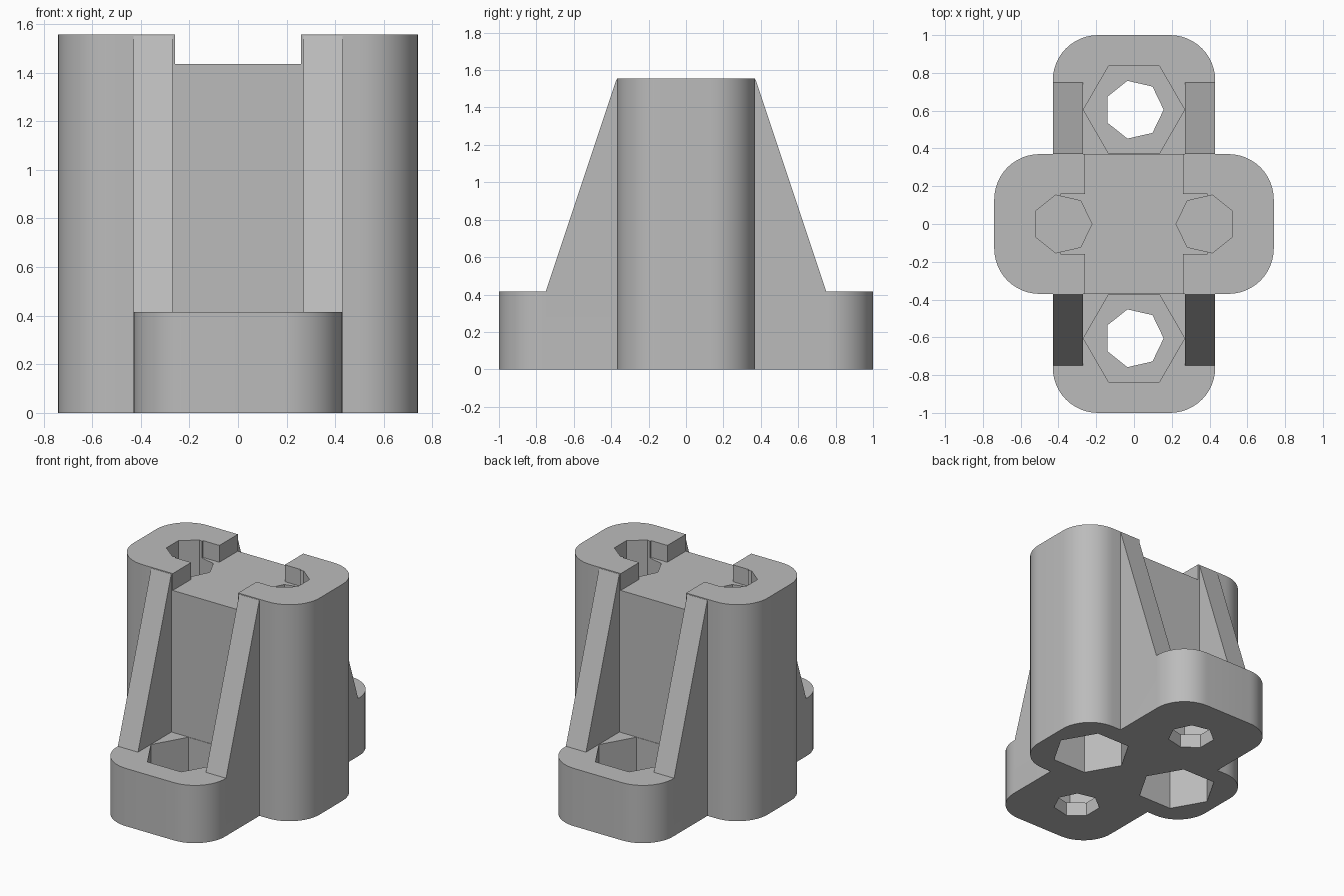
import bpy, bmesh, math

if "Cube" in bpy.data.objects:
    bpy.data.objects.remove(bpy.data.objects["Cube"])

grey = bpy.data.materials.new("plain grey")
grey.diffuse_color = (0.5, 0.5, 0.5, 1)
grey.use_nodes = True
grey.node_tree.nodes["Principled BSDF"].inputs["Base Color"].default_value = grey.diffuse_color

TOP, FLANGE_TOP, SLOT_Z = 1.556, 0.415, 1.435


def prism(name, points, low, high, axis="z"):
    """Extrude an outline along z, or a (y, z) outline along x."""
    bm = bmesh.new()
    rows = []
    for h in (low, high):
        rows.append([bm.verts.new((a, b, h) if axis == "z" else (h, a, b)) for a, b in points])
    n = len(points)
    bm.faces.new(rows[0][::-1])
    bm.faces.new(rows[1])
    for i in range(n):
        j = (i + 1) % n
        bm.faces.new((rows[0][i], rows[0][j], rows[1][j], rows[1][i]))
    bmesh.ops.recalc_face_normals(bm, faces=bm.faces)
    mesh = bpy.data.meshes.new(name)
    bm.to_mesh(mesh)
    bm.free()
    ob = bpy.data.objects.new(name, mesh)
    bpy.context.collection.objects.link(ob)
    mesh.materials.append(grey)
    return ob


def rounded(w, d, r, steps=12):
    """Rounded rectangle with half sizes w and d."""
    pts = []
    for k, (sx, sy) in enumerate(((1, 1), (-1, 1), (-1, -1), (1, -1))):
        for i in range(steps + 1):
            a = math.pi / 2 * (k + i / steps)
            pts.append((sx * (w - r) + r * math.cos(a), sy * (d - r) + r * math.sin(a)))
    return pts


def polygon(cx, cy, r, sides, start=0.0):
    return [(cx + r * math.cos(start + math.tau * i / sides),
             cy + r * math.sin(start + math.tau * i / sides)) for i in range(sides)]


def rect(x0, x1, y0, y1):
    return [(x0, y0), (x1, y0), (x1, y1), (x0, y1)]


# Tall block crossed by the low flange
body = prism("bracket_body", rounded(0.74, 0.37, 0.24), 0, TOP)
unions = [prism("flange", rounded(0.43, 1.0, 0.24), 0, FLANGE_TOP)]

# Four sloping ribs
for sx in (-1, 1):
    for sy in (-1, 1):
        side = [(sy * y, z) for y, z in
                ((0.3, 0.3), (0.3, 1.55), (0.372, 1.55), (0.75, FLANGE_TOP), (0.75, 0.3))]
        unions.append(prism("rib", side, *sorted((sx * 0.27, sx * 0.43)), axis="x"))

# Slot across the top, with a channel to the screw holes
cuts = [prism("slot_cutter", rect(-0.26, 0.26, -0.5, 0.5), SLOT_Z, 1.8),
        prism("channel_cutter", rect(-0.39, 0.39, -0.16, 0.16), SLOT_Z, 1.8)]

for s in (-1, 1):
    # Flange screw holes and nut pockets
    cuts.append(prism("flange_hole_cutter", polygon(0, s * 0.605, 0.157, 7), -0.2, 0.3))
    cuts.append(prism("flange_nut_cutter", polygon(0, s * 0.605, 0.268, 6), 0.1, 0.7))
    # Column screw holes from above, nut pockets from below
    start = math.pi if s > 0 else 0
    cuts.append(prism("column_hole_cutter", polygon(s * 0.38, 0, 0.157, 7, start), 0.43, 1.8))
    cuts.append(prism("column_nut_cutter", polygon(s * 0.38, 0, 0.268, 6), -0.2, 0.4))

# Join the solids, then cut the openings
bpy.context.view_layer.objects.active = body
body.select_set(True)
for operation, tools in (("UNION", unions), ("DIFFERENCE", cuts)):
    for tool in tools:
        mod = body.modifiers.new(operation.lower(), "BOOLEAN")
        mod.operation = operation
        mod.solver = "EXACT"
        mod.object = tool
        bpy.ops.object.modifier_apply(modifier=mod.name)
        bpy.data.objects.remove(tool)

bpy.ops.object.shade_smooth_by_angle(angle=math.radians(25))
